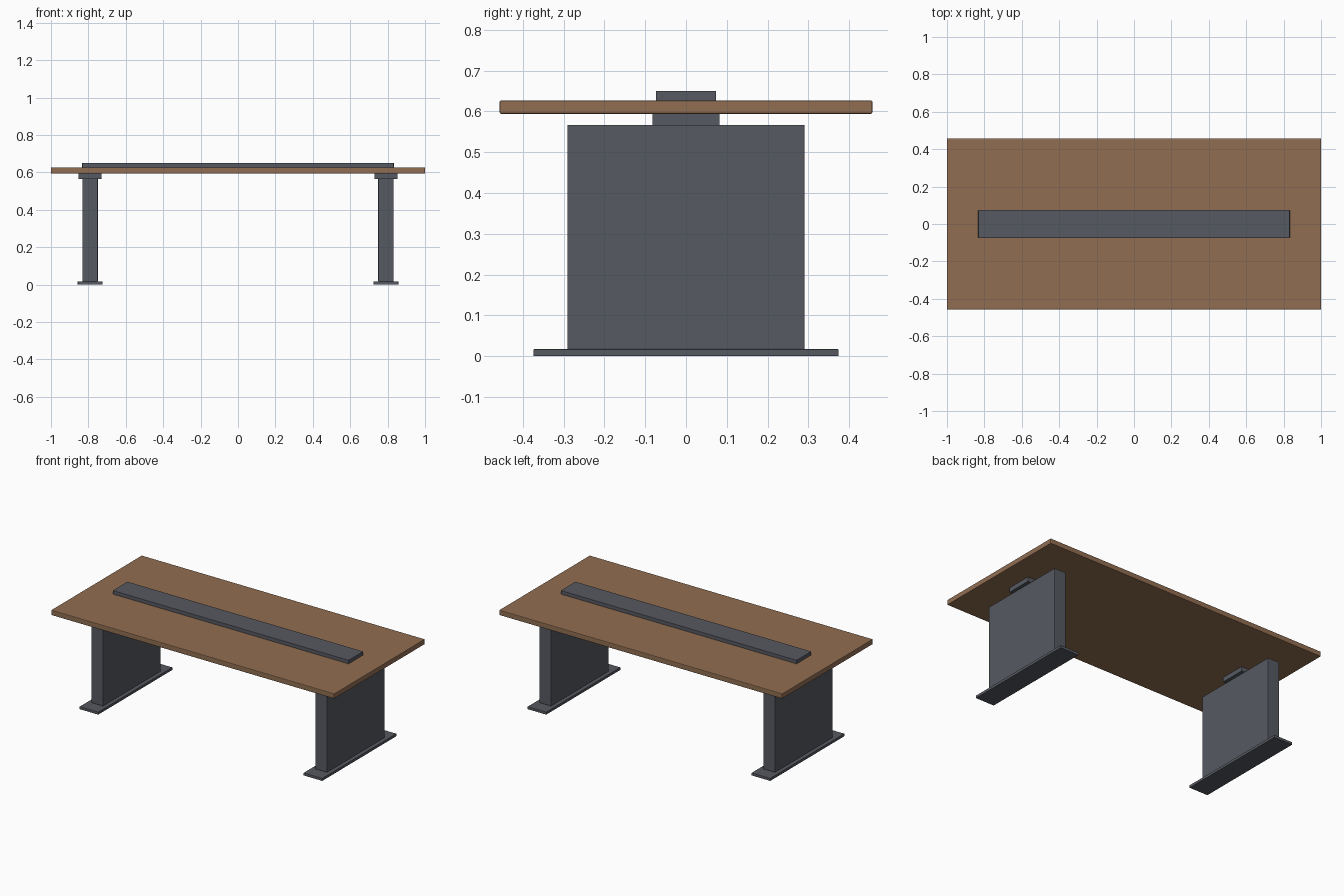
import bpy

if "Cube" in bpy.data.objects:
    bpy.data.objects.remove(bpy.data.objects["Cube"])


def material(name, rgb):
    m = bpy.data.materials.new(name)
    m.diffuse_color = (*rgb, 1.0)
    m.use_nodes = True
    m.node_tree.nodes["Principled BSDF"].inputs["Base Color"].default_value = m.diffuse_color
    return m


wood = material("brown wood", (0.285, 0.155, 0.083))
metal = material("slate grey metal", (0.093, 0.100, 0.119))


def box(name, x, y, z, mat, bevel):
    """Softly bevelled box from (min, max) ranges on each axis."""
    bpy.ops.mesh.primitive_cube_add(size=1, location=[(a + b) / 2 for a, b in (x, y, z)])
    ob = bpy.context.object
    ob.name = name
    ob.scale = [b - a for a, b in (x, y, z)]
    bpy.ops.object.transform_apply(location=False, rotation=False, scale=True)
    ob.data.materials.append(mat)
    mod = ob.modifiers.new("soft edges", 'BEVEL')
    mod.width = bevel
    mod.segments = 2
    return ob


# Table top and the raised centre strip on it
box("table_top", (-1, 1), (-0.457, 0.457), (0.594, 0.627), wood, 0.004)
box("centre_strip", (-0.833, 0.833), (-0.074, 0.074), (0.625, 0.650), metal, 0.0015)

# A foot plate, slab leg and mounting block at each end
for side, s in (("left", -1), ("right", 1)):
    def span(half):
        return (s * 0.791 - half, s * 0.791 + half)
    box(side + "_foot_plate", span(0.066), (-0.374, 0.374), (0, 0.017), metal, 0.0015)
    box(side + "_leg", span(0.0415), (-0.291, 0.291), (0.016, 0.567), metal, 0.003)
    box(side + "_mounting_block", span(0.0625), (-0.082, 0.082), (0.565, 0.596), metal, 0.0015)
